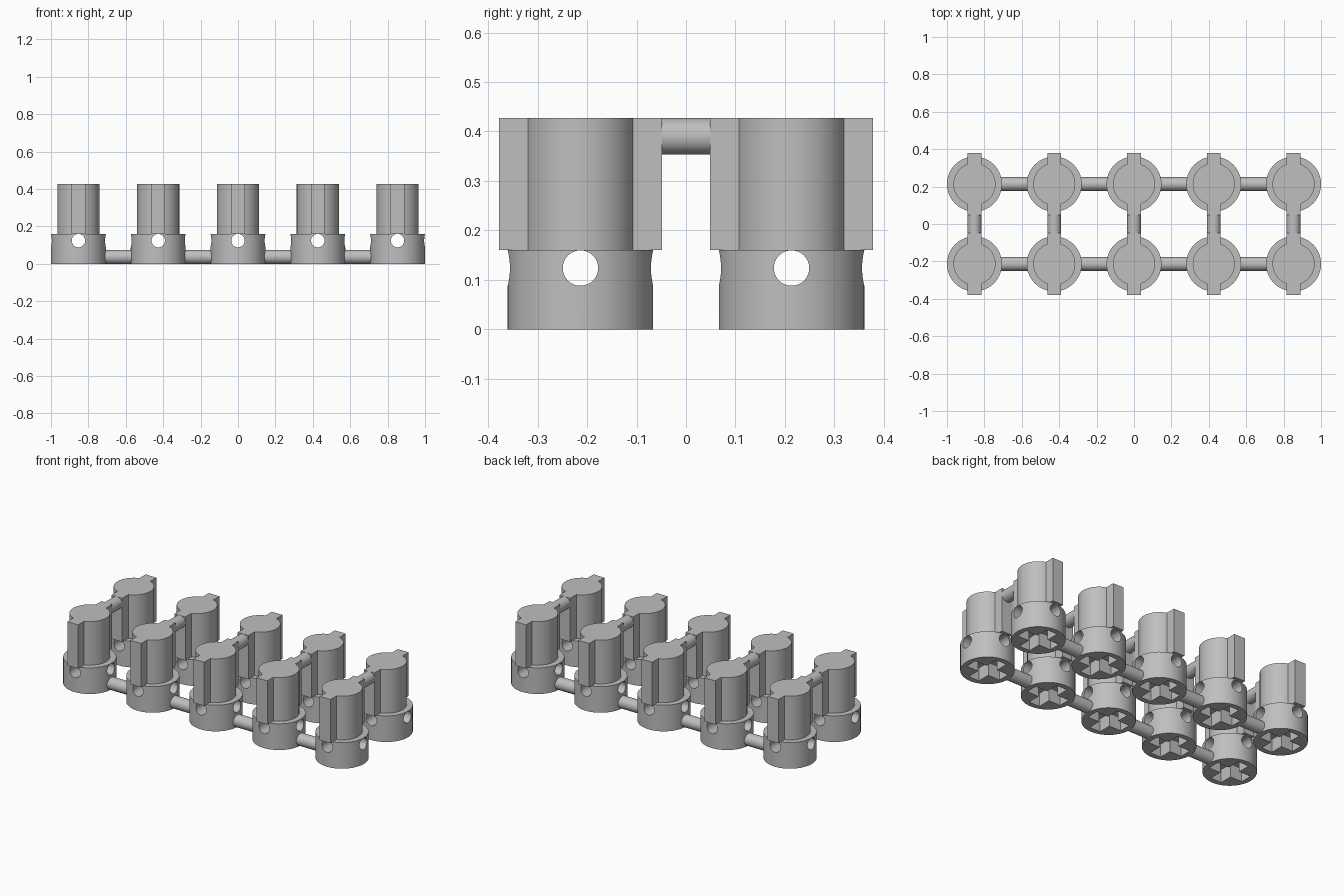
import bpy, bmesh, math
from mathutils import Matrix

cube = bpy.data.objects.get("Cube")
if cube:
    bpy.data.objects.remove(cube, do_unlink=True)

PITCH = 0.4265      # spacing along x
ROW = 0.2133        # row offset along y
BASE_R, BASE_H = 0.147, 0.16
STEM_R, TOP = 0.1125, 0.427
FIN_W, FIN_L = 0.0365, 0.165
HOLE_R, HOLE_Z = 0.0358, 0.124
ROD_R = 0.037

grey = bpy.data.materials.new("plain_grey")
grey.use_nodes = True
colour = (0.52, 0.52, 0.52, 1)
grey.diffuse_color = colour
grey.node_tree.nodes["Principled BSDF"].inputs["Base Color"].default_value = colour


def finish(name, bm):
    mesh = bpy.data.meshes.new(name)
    bmesh.ops.recalc_face_normals(bm, faces=bm.faces)
    bm.to_mesh(mesh)
    bm.free()
    mesh.materials.append(grey)
    obj = bpy.data.objects.new(name, mesh)
    bpy.context.collection.objects.link(obj)
    return obj


def rod(name, radius, length, axis="Z", centre=(0, 0, 0), sides=64):
    turn = {"X": Matrix.Rotation(math.pi / 2, 4, "Y"),
            "Y": Matrix.Rotation(math.pi / 2, 4, "X"),
            "Z": Matrix.Identity(4)}[axis]
    bm = bmesh.new()
    bmesh.ops.create_cone(bm, cap_ends=True, segments=sides, radius1=radius,
                          radius2=radius, depth=length,
                          matrix=Matrix.Translation(centre) @ turn)
    return finish(name, bm)


def prism(name, outline, z0, z1):
    bm = bmesh.new()
    face = bm.faces.new([bm.verts.new((x, y, z0)) for x, y in outline])
    top = bmesh.ops.extrude_face_region(bm, geom=[face])
    for v in top["geom"]:
        if isinstance(v, bmesh.types.BMVert):
            v.co.z = z1
    return finish(name, bm)


def activate(obj):
    bpy.ops.object.select_all(action="DESELECT")
    obj.select_set(True)
    bpy.context.view_layer.objects.active = obj


def smooth(obj):
    activate(obj)
    bpy.ops.object.shade_smooth_by_angle(angle=math.radians(30))


def cut(obj, cutter):
    cutter.hide_render = True
    activate(obj)
    mod = obj.modifiers.new("cut", "BOOLEAN")
    mod.operation, mod.solver, mod.object = "DIFFERENCE", "EXACT", cutter
    bpy.ops.object.modifier_apply(modifier=mod.name)
    bpy.data.objects.remove(cutter, do_unlink=True)


# Round base with two crossing holes and a cross-shaped socket underneath
base = rod("base", BASE_R, BASE_H, centre=(0, 0, BASE_H / 2), sides=96)
for axis in "XY":
    cut(base, rod("hole_cutter", HOLE_R, 0.5, axis, (0, 0, HOLE_Z), 48))
arm, half = 0.115, 0.036
corner = [(arm, -half), (arm, half), (half, half)]
cross = []
for k in range(4):
    c, s = round(math.cos(k * math.pi / 2)), round(math.sin(k * math.pi / 2))
    cross += [(x * c - y * s, x * s + y * c) for x, y in corner]
cut(base, prism("socket_cutter", cross, -0.05, 0.08))
smooth(base)

# Stem: a round post with a flat fin on its front and back
a0 = math.asin(FIN_W / STEM_R)
steps = 32
side = [(STEM_R * math.cos(t), STEM_R * math.sin(t))
        for t in (-math.pi / 2 + a0 + (math.pi - 2 * a0) * i / steps
                  for i in range(steps + 1))]
side = [(FIN_W, -FIN_L)] + side + [(FIN_W, FIN_L)]
stem = prism("stem", side + [(-x, -y) for x, y in side], BASE_H, TOP)
smooth(stem)

# Connecting rods: low ones along each row, high ones between the rows
gap = PITCH - 2 * 0.141
row_rod = rod("row_rod", ROD_R, gap, "X", (0, 0, ROD_R))
bridge_rod = rod("bridge_rod", ROD_R, 2 * (ROW - FIN_L) + 0.004, "Y",
                 (0, 0, TOP - ROD_R))
smooth(row_rod)
smooth(bridge_rod)


def spread(obj, places):
    for i, (x, y) in enumerate(places):
        part = obj if i == 0 else obj.copy()
        if i:
            part.name = f"{obj.name}_{i + 1}"
            bpy.context.collection.objects.link(part)
        part.location = (x, y, 0)


columns = [PITCH * i for i in range(-2, 3)]
posts = [(x, y) for x in columns for y in (-ROW, ROW)]
spread(base, posts)
spread(stem, posts)
spread(row_rod, [(x + PITCH / 2, y) for x in columns[:-1] for y in (-ROW, ROW)])
spread(bridge_rod, [(x, 0) for x in columns])
